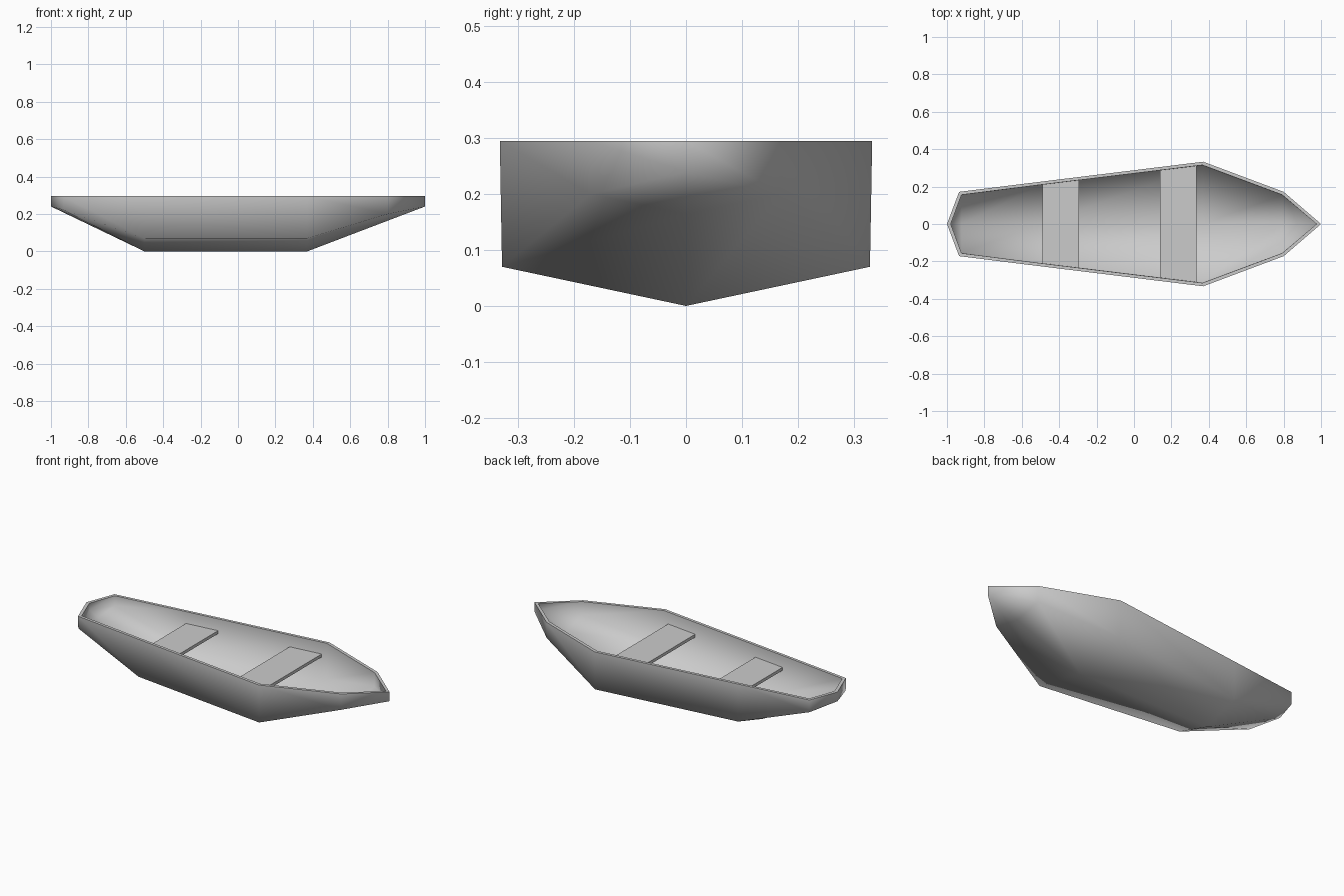
import bpy, bmesh

if "Cube" in bpy.data.objects:
    bpy.data.objects.remove(bpy.data.objects["Cube"])

TOP = 0.295

# Hull stations: x, half width at rim, keel height, chine height
OUTER = [(-1.0, 0, 0.24, 0.24), (-0.935, 0.172, 0.209, 0.222),
         (-0.5, 0.226, 0, 0.07), (0.37, 0.333, 0, 0.07),
         (0.8, 0.172, 0.164, 0.20), (1.0, 0, 0.24, 0.24)]
INNER = [(-0.98, 0, 0.255, 0.255), (-0.922, 0.156, 0.224, 0.237),
         (-0.495, 0.21, 0.015, 0.083), (0.366, 0.315, 0.015, 0.083),
         (0.792, 0.156, 0.179, 0.215), (0.976, 0, 0.255, 0.255)]


def finish(name, bm):
    bmesh.ops.recalc_face_normals(bm, faces=bm.faces)
    mesh = bpy.data.meshes.new(name)
    bm.to_mesh(mesh)
    bm.free()
    obj = bpy.data.objects.new(name, mesh)
    bpy.context.collection.objects.link(obj)
    return obj


def section(bm, x, w, keel, chine):
    low = w * 0.988
    pts = [(-w, TOP), (-low, chine), (0, keel), (low, chine), (w, TOP)]
    return [bm.verts.new((x, y, z)) for y, z in pts]


def bridge(bm, a, b):
    for i in range(len(a) - 1):
        bm.faces.new((a[i], a[i + 1], b[i + 1], b[i]))


# Hull: outer and inner V-bottom skins joined by a flat rim
bm = bmesh.new()
outer = [section(bm, *s) for s in OUTER]
inner = [section(bm, *s) for s in INNER]
for rows in (outer, inner):
    for a, b in zip(rows, rows[1:]):
        bridge(bm, a, b)
for side in (0, 4):
    bridge(bm, [r[side] for r in outer], [r[side] for r in inner])
bmesh.ops.remove_doubles(bm, verts=bm.verts, dist=0.0005)
bmesh.ops.dissolve_degenerate(bm, dist=0.0005, edges=bm.edges)
for f in bm.faces:
    f.smooth = True
for e in bm.edges:
    e.smooth = not all(v.co.z > TOP - 0.001 for v in e.verts)
finish("hull", bm)


# Seats: thin planks tapered to meet the hull sides
def seat(name, x0, x1, w0, w1, top=0.225, thick=0.018):
    bm = bmesh.new()
    outline = [(x0, -w0), (x1, -w1), (x1, w1), (x0, w0)]
    face = bm.faces.new([bm.verts.new((x, y, top)) for x, y in outline])
    ext = bmesh.ops.extrude_face_region(bm, geom=[face], use_keep_orig=True)
    for v in ext["geom"]:
        if isinstance(v, bmesh.types.BMVert):
            v.co.z -= thick
    finish(name, bm)


seat("rear_seat", -0.49, -0.295, 0.212, 0.235)
seat("front_seat", 0.14, 0.335, 0.288, 0.311)
